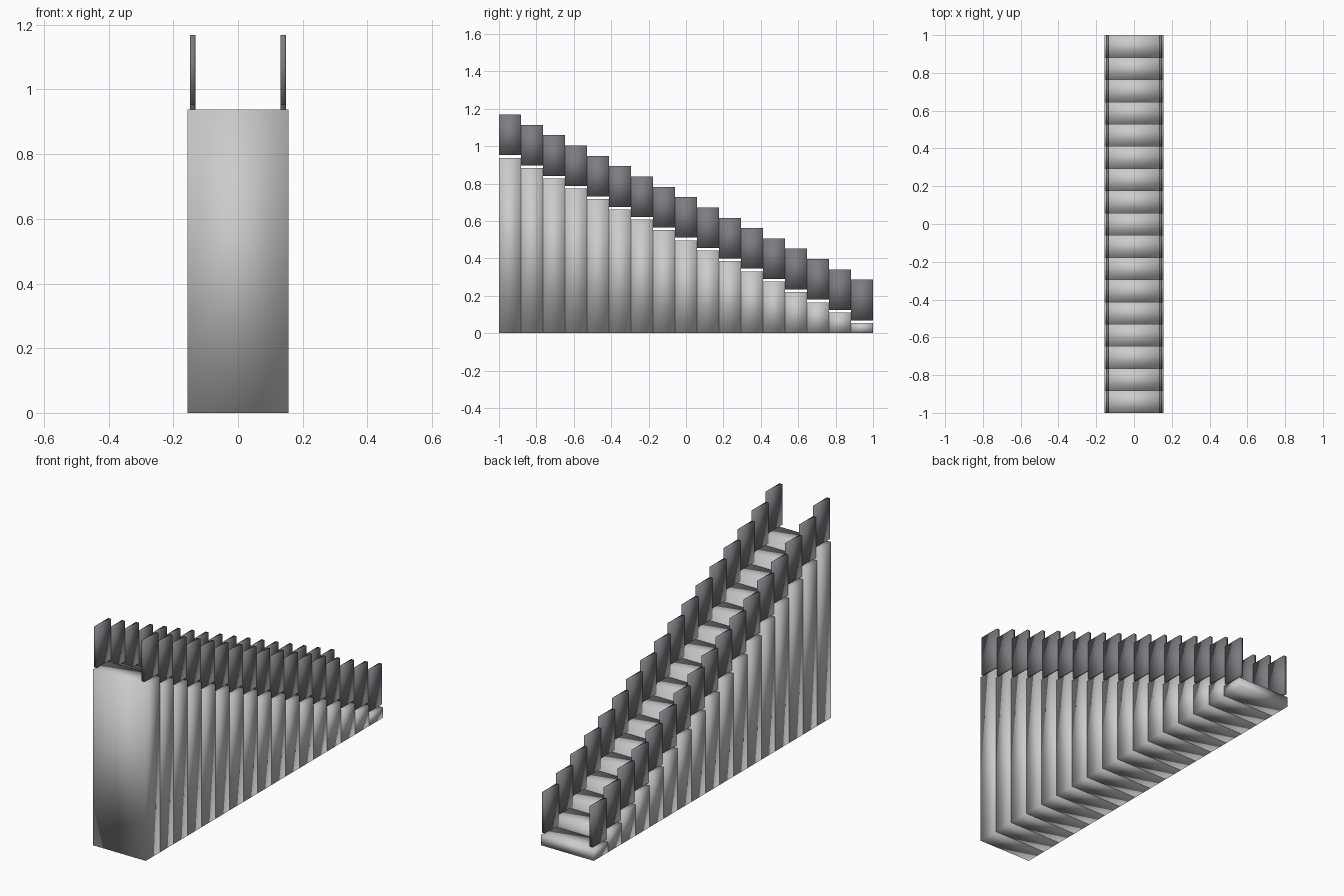
import bpy

if "Cube" in bpy.data.objects:
    bpy.data.objects.remove(bpy.data.objects["Cube"])

STEPS = 17
DEPTH = 2 / STEPS
RISE = 0.938 / STEPS
HALF_W = 0.156

rail_mat = bpy.data.materials.new("dark_rail")
rail_mat.diffuse_color = (0.2, 0.2, 0.22, 1)
rail_mat.use_nodes = True
rail_mat.node_tree.nodes["Principled BSDF"].inputs["Base Color"].default_value = rail_mat.diffuse_color


def box(name, x0, x1, y0, y1, z0, z1, mat=None):
    bpy.ops.mesh.primitive_cube_add(
        size=1, location=((x0 + x1) / 2, (y0 + y1) / 2, (z0 + z1) / 2))
    ob = bpy.context.object
    ob.name = name
    ob.scale = (x1 - x0, y1 - y0, z1 - z0)
    bpy.ops.object.transform_apply(location=False, rotation=False, scale=True)
    # soft shading runs across the box corners
    bpy.ops.object.shade_smooth()
    if mat:
        ob.data.materials.append(mat)
    return ob


for i in range(STEPS):
    y0 = -1 + i * DEPTH
    top = (STEPS - i) * RISE
    # solid step block down to the floor
    box(f"step_{i + 1}", -HALF_W, HALF_W, y0, y0 + DEPTH, 0, top)
    # handrail panels hovering just above each side of the step
    for side, a, b in (("left", -0.149, -0.132), ("right", 0.132, 0.149)):
        box(f"rail_panel_{side}_{i + 1}", a, b, y0, y0 + DEPTH,
            top + 0.014, top + 0.231, rail_mat)
